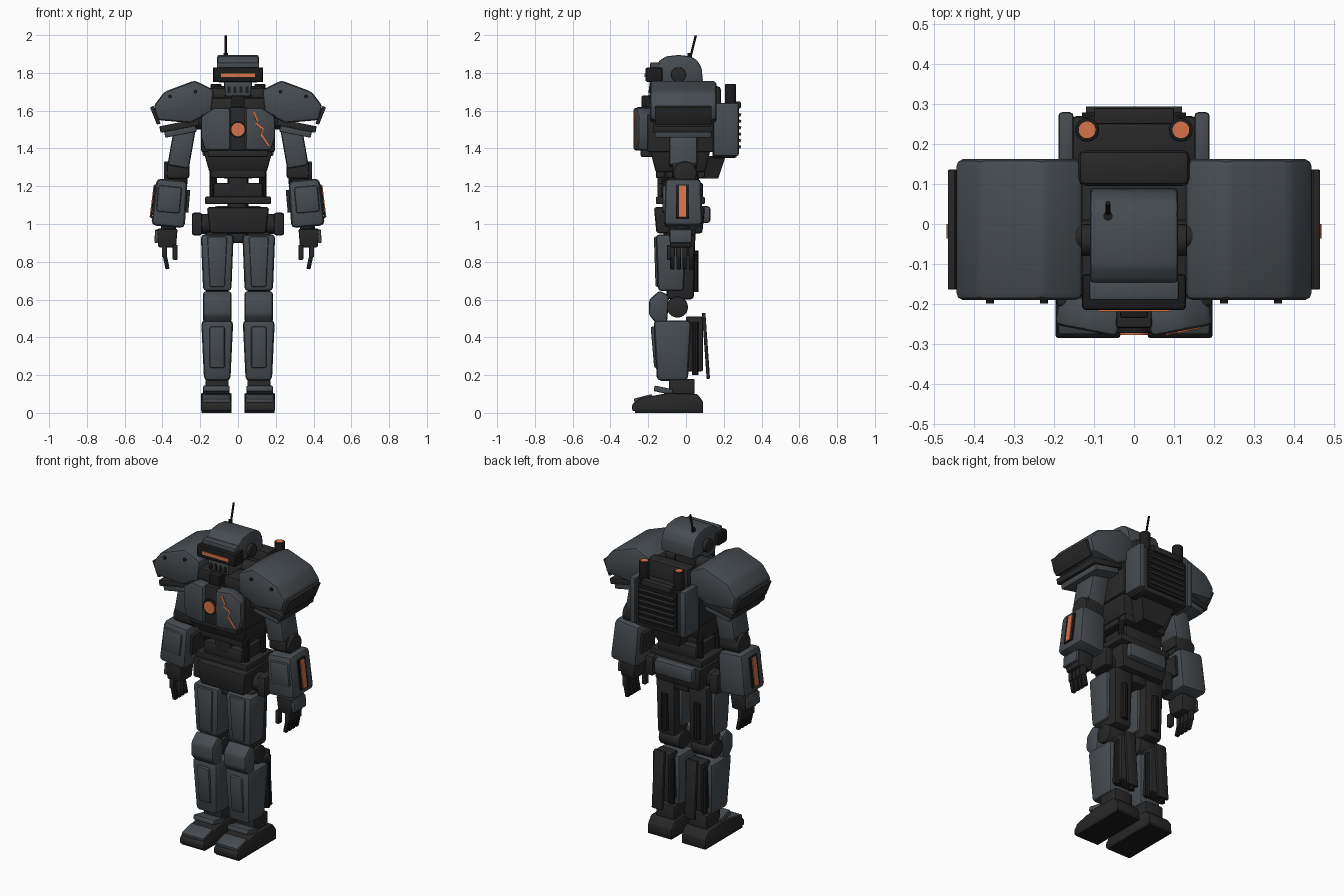
import bpy, bmesh, math
from mathutils import Matrix, Vector

cube = bpy.data.objects.get("Cube")
if cube:
    bpy.data.objects.remove(cube)


def material(name, red, green, blue):
    mat = bpy.data.materials.new(name)
    mat.use_nodes = True
    color = (red, green, blue, 1)
    mat.diffuse_color = color
    mat.node_tree.nodes["Principled BSDF"].inputs["Base Color"].default_value = color
    return mat


ARMOR = material("slate_armor", .062, .072, .081)
DARK = material("dark_frame", .021, .021, .022)
BLACK = material("black_trim", .011, .011, .012)
ORANGE = material("orange_glow", .68, .17, .065)


def solid(name, mat, rings, pivot, tilt=None, bevel=0, mirror=False):
    """Join rings of points into a closed part, then bevel, tilt and mirror it."""
    bm = bmesh.new()
    loops = [[bm.verts.new(point) for point in ring] for ring in rings]
    lower, upper = loops
    for i in range(len(lower)):
        bm.faces.new((lower[i - 1], lower[i], upper[i], upper[i - 1]))
    bm.faces.new(lower[::-1])
    bm.faces.new(upper)
    bmesh.ops.recalc_face_normals(bm, faces=bm.faces)
    if bevel:
        sharp = [edge for edge in bm.edges if edge.calc_face_angle() > .3]
        bmesh.ops.bevel(bm, geom=sharp, offset=bevel, segments=2, profile=.5,
                        affect='EDGES', clamp_overlap=True)
    if tilt:
        axis, degrees = tilt
        turn = Matrix.Rotation(math.radians(degrees), 3, axis)
        bmesh.ops.rotate(bm, verts=bm.verts, cent=pivot, matrix=turn)
    mesh = bpy.data.meshes.new(name)
    bm.to_mesh(mesh)
    bm.free()
    mesh.materials.append(mat)
    mesh.shade_smooth()
    mesh.set_sharp_from_angle(angle=math.radians(32))
    part = bpy.data.objects.new(name, mesh)
    bpy.context.collection.objects.link(part)
    if mirror:
        part.modifiers.new("Mirror", 'MIRROR').use_mirror_merge = False


def block(name, mat, at, size, taper=1, **options):
    """Box by centre and size; taper scales its lower end."""
    center, half = Vector(at), Vector(size) / 2
    rings = [[center + Vector((x * half.x * scale, y * half.y * scale, side * half.z))
              for x, y in ((-1, -1), (1, -1), (1, 1), (-1, 1))]
             for side, scale in ((-1, taper), (1, 1))]
    solid(name, mat, rings, center, **options)


def extrude(name, mat, axis, outline, center, width, pivot=(0, 0, 0), **options):
    """Outline in the other two axes, given thickness along one axis."""
    index = 'XYZ'.index(axis)
    rings = []
    for depth in (center - width / 2, center + width / 2):
        rings.append([(*p[:index], depth, *p[index:]) for p in outline])
    solid(name, mat, rings, pivot, **options)


def rod(name, mat, at, axis, length, radius, sides=18, **options):
    """Cylinder by centre, axis, length and radius."""
    turn = Vector(['XYZ'.index(axis) == i for i in range(3)]).to_track_quat('Z', 'Y')
    center = Vector(at)
    angles = [math.tau * i / sides for i in range(sides)]
    rings = [[center + turn @ Vector((radius * math.cos(a), radius * math.sin(a), end))
              for a in angles] for end in (-length / 2, length / 2)]
    solid(name, mat, rings, center, **options)


def dome(center, base, reach, height, steps=8):
    """Squarish half-ellipse outline."""
    angles = [math.pi * i / steps for i in range(steps + 1)]
    return [(center + reach * math.copysign(abs(math.cos(a)) ** .7, math.cos(a)),
             base + height * math.sin(a) ** .7) for a in angles]


# Head
extrude("helmet", ARMOR, 'X', dome(-.04, 1.75, .13, .145), 0, .22, bevel=.01)
block("brow_plate", ARMOR, (0, -.165, 1.84), (.224, .05, .03), bevel=.006)
block("visor", BLACK, (0, -.17, 1.79), (.26, .09, .076), bevel=.01)
block("visor_light", ORANGE, (0, -.216, 1.788), (.18, .006, .02))
block("jaw", ARMOR, (0, -.11, 1.715), (.15, .17, .08), taper=.9, bevel=.01)
for i in range(4):
    block("jaw_vent", BLACK, (.032 * (i - 1.5), -.185, 1.71), (.016, .02, .035))
rod("ear_disc", DARK, (.115, -.04, 1.79), 'X', .035, .04, bevel=.005, mirror=True)
rod("antenna", BLACK, (-.065, .035, 1.93), 'Z', .14, .006, sides=8, tilt=('X', -14))
rod("antenna_base", BLACK, (-.065, .02, 1.89), 'Z', .03, .012, sides=8)
rod("neck", DARK, (0, -.03, 1.68), 'Z', .16, .075)

# Torso
block("chest_core", DARK, (0, -.03, 1.48), (.39, .35, .2), bevel=.01)
block("chest_top", DARK, (0, -.03, 1.62), (.32, .3, .1), bevel=.02)
block("ribs", DARK, (0, -.03, 1.335), (.37, .32, .12), taper=.82, bevel=.01)
sweep = dict(pivot=(.05, -.28, 1.5), tilt=('Z', 11))
plate = [(.042, 1.615), (.13, 1.615), (.2, 1.57), (.2, 1.46), (.18, 1.39), (.042, 1.39)]
extrude("chest_plates", ARMOR, 'Y', plate, -.24, .08, bevel=.014, mirror=True, **sweep)
crack = [(.08, 1.59), (.1, 1.54), (.09, 1.53), (.13, 1.5), (.12, 1.47), (.16, 1.41)]
crack += [(x + .008, z + .006) for x, z in reversed(crack)]
extrude("chest_crack", ORANGE, 'Y', crack, -.28, .008, **sweep)
block("sternum", DARK, (0, -.205, 1.505), (.09, .11, .23), bevel=.008)
block("throat_block", BLACK, (0, -.19, 1.64), (.07, .09, .08), bevel=.006)
rod("core_ring", BLACK, (0, -.26, 1.5), 'Y', .025, .045, sides=12)
rod("core_light", ORANGE, (0, -.273, 1.5), 'Y', .009, .036, sides=12)
block("chest_sill", DARK, (0, -.17, 1.375), (.32, .14, .04), bevel=.008)
rod("collar_axle", DARK, (.12, -.03, 1.68), 'X', .1, .04, mirror=True)
block("collar_back", DARK, (0, .14, 1.615), (.28, .09, .23), bevel=.02)

# Waist and pelvis
rod("spine", DARK, (0, -.01, 1.2), 'Z', .26, .055)
block("abdomen_plate", DARK, (0, -.1, 1.235), (.1, .1, .13), bevel=.008)
block("waist_upper", DARK, (0, -.03, 1.27), (.29, .26, .055), bevel=.01)
block("waist_lower", DARK, (0, -.03, 1.18), (.26, .24, .075), bevel=.01)
for y in (-.11, .05):
    rod("waist_piston", BLACK, (.13, y, 1.2), 'Z', .18, .02, sides=10, mirror=True)
block("belt", DARK, (0, -.03, 1.125), (.35, .26, .04), bevel=.008)
block("pelvis", DARK, (0, -.035, 1.02), (.33, .27, .14), taper=.9, bevel=.015)
block("pelvis_rear_plate", ARMOR, (0, .1, 1.05), (.26, .06, .09), bevel=.018)
rod("hip_joint", DARK, (.18, -.03, 1), 'X', .11, .055, bevel=.008, mirror=True)
block("hip_guard", DARK, (.217, -.02, 1), (.055, .14, .12), bevel=.012, mirror=True)
block("groin", DARK, (0, -.035, .94), (.1, .17, .08), bevel=.015)

# Backpack
block("backpack_core", DARK, (0, .205, 1.49), (.31, .13, .28), bevel=.012)
block("backpack_sides", ARMOR, (.17, .212, 1.5), (.038, .135, .28), bevel=.01, mirror=True)
block("backpack_panel", BLACK, (0, .27, 1.5), (.26, .016, .24))
for i in range(6):
    block("louver", DARK, (0, .278, 1.41 + .034 * i), (.24, .026, .016), tilt=('X', -18))
block("backpack_top_rail", DARK, (0, .27, 1.63), (.2, .04, .035), bevel=.005)
block("lumbar_wedge", DARK, (0, .11, 1.3), (.24, .2, .12), taper=.6)
rod("exhaust", BLACK, (.117, .235, 1.68), 'Z', .12, .03, bevel=.004, mirror=True)
rod("exhaust_glow", ORANGE, (.117, .235, 1.738), 'Z', .008, .021, mirror=True)

# Shoulders
pad = [(.127, 1.71), (.23, 1.76), (.39, 1.7), (.447, 1.625), (.427, 1.55), (.25, 1.535), (.14, 1.59)]
extrude("shoulder_pads", ARMOR, 'Y', pad, -.014, .352, bevel=.018, mirror=True)
block("shoulder_rims", DARK, (.438, -.014, 1.575), (.02, .3, .1), tilt=('Y', 22),
      bevel=.004, mirror=True)
block("shoulder_flaps", DARK, (.31, -.015, 1.52), (.21, .32, .035), tilt=('Y', 11),
      bevel=.005, mirror=True)
block("shoulder_lower_flaps", ARMOR, (.305, -.015, 1.49), (.17, .3, .035), tilt=('Y', 11),
      bevel=.005, mirror=True)
for x, z in ((.225, 1.7), (.36, 1.675)):
    rod("pad_bolt", BLACK, (x, -.19, z), 'Y', .016, .01, sides=8, mirror=True)
rod("shoulder_axle", DARK, (.22, -.02, 1.56), 'X', .16, .06, mirror=True)

# Arms
block("upper_arm", ARMOR, (.298, -.015, 1.41), (.115, .15, .22), tilt=('Y', -10),
      bevel=.016, mirror=True)
block("upper_arm_cuff", DARK, (.317, -.01, 1.285), (.12, .13, .09), bevel=.015, mirror=True)
rod("elbow", DARK, (.33, -.005, 1.27), 'X', .125, .062, bevel=.006, mirror=True)
block("forearm", ARMOR, (.36, -.015, 1.11), (.165, .19, .25), taper=1.08, tilt=('Y', -5),
      bevel=.025, mirror=True)
block("forearm_front_plate", ARMOR, (.365, -.09, 1.13), (.125, .07, .14), tilt=('Y', -5),
      bevel=.012, mirror=True)
block("forearm_inner_plate", DARK, (.268, -.01, 1.12), (.02, .12, .12), tilt=('Y', -5), mirror=True)
block("forearm_light_frame", BLACK, (.449, -.018, 1.12), (.008, .07, .18), tilt=('Y', -7), mirror=True)
block("forearm_light", ORANGE, (.453, -.018, 1.12), (.009, .036, .17), tilt=('Y', -7), mirror=True)
rod("wrist", DARK, (.367, -.02, .97), 'Z', .06, .04, mirror=True)
block("hand", DARK, (.375, -.028, .925), (.11, .13, .1), taper=.85, bevel=.01, mirror=True)
block("hand_back_plate", ARMOR, (.431, -.028, .935), (.02, .115, .07), tilt=('Y', -4),
      bevel=.005, mirror=True)
for i in range(4):
    y = -.072 + .033 * i
    block("finger_base", DARK, (.39, y, .855), (.027, .026, .06), bevel=.003, mirror=True)
    block("finger_tip", BLACK, (.38, y, .796), (.022, .024, .07), tilt=('Y', 12),
          bevel=.003, mirror=True)
block("thumb", DARK, (.333, -.083, .85), (.025, .035, .08), bevel=.005, mirror=True)

# Thighs
LEG = .11
block("thigh_core", DARK, (LEG, -.03, .78), (.13, .16, .36), taper=.9, bevel=.02, mirror=True)
block("thigh_armor", ARMOR, (LEG, -.08, .795), (.174, .16, .3), taper=.86, bevel=.02, mirror=True)
block("thigh_front_plate", ARMOR, (LEG, -.135, .8), (.105, .07, .265), taper=.75,
      bevel=.008, mirror=True)
rod("thigh_piston", BLACK, (LEG, .045, .75), 'Z', .22, .022, sides=10, mirror=True)

# Knees and shins
rod("knee_joint", DARK, (LEG, -.045, .56), 'X', .14, .056, bevel=.006, mirror=True)
cap = [(-.14, .648), (-.195, .6), (-.197, .52), (-.16, .477), (-.1, .48), (-.09, .62)]
extrude("knee_cap", ARMOR, 'X', cap, LEG, .15, bevel=.014, mirror=True)
block("shin_armor", ARMOR, (LEG, -.072, .33), (.17, .2, .32), taper=.82, bevel=.022, mirror=True)
block("shin_ridge", ARMOR, (LEG, -.138, .35), (.08, .08, .22), tilt=('X', 5), bevel=.01, mirror=True)
block("calf_block", DARK, (LEG, .045, .365), (.11, .09, .29), bevel=.008, mirror=True)
block("calf_fin", DARK, (LEG, .106, .355), (.07, .018, .35), tilt=('X', 4), bevel=.004, mirror=True)
for side in (-.05, .05):
    rod("calf_piston", BLACK, (LEG + side, .05, .34), 'Z', .28, .018, sides=10, mirror=True)

# Feet
rod("ankle", DARK, (LEG, -.04, .145), 'X', .12, .04, mirror=True)
block("ankle_block", DARK, (LEG, -.022, .13), (.122, .135, .1), bevel=.008, mirror=True)
foot = [(-.285, .01), (-.285, .045), (-.25, .075), (-.1, .105), (.06, .1), (.09, .06), (.09, .01)]
extrude("foot", DARK, 'X', foot, .115, .163, bevel=.008, mirror=True)
block("toe_cap", ARMOR, (.115, -.225, .073), (.15, .1, .03), tilt=('X', 15), bevel=.008, mirror=True)
block("instep_plate", ARMOR, (.115, -.12, .12), (.14, .1, .03), tilt=('X', -12), bevel=.006, mirror=True)
block("sole", BLACK, (.115, -.09, .01), (.159, .36, .02), mirror=True)
